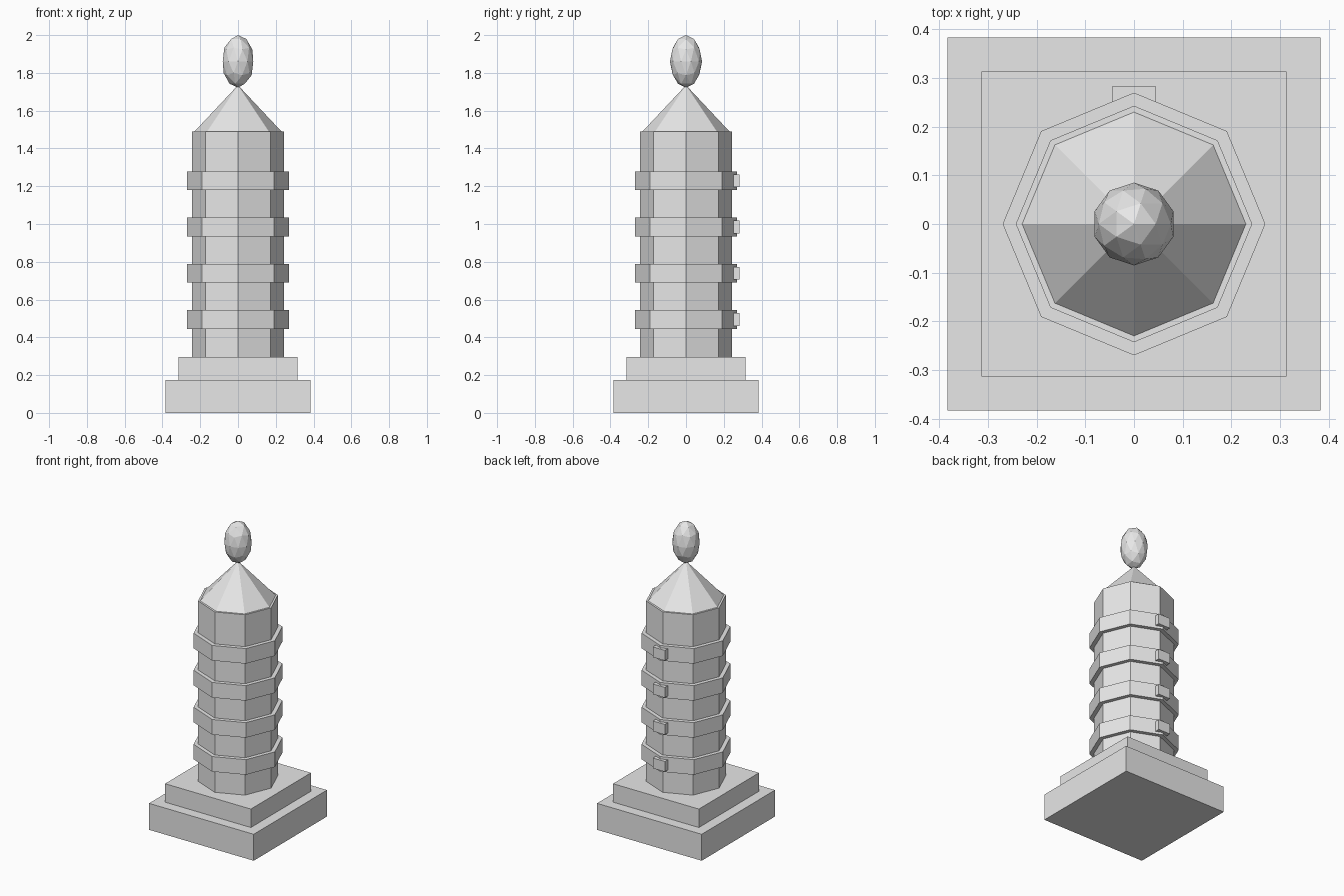
import bpy
import math

cube = bpy.data.objects.get("Cube")
if cube:
    bpy.data.objects.remove(cube, do_unlink=True)

stone = bpy.data.materials.new("pale_grey_stone")
stone.use_nodes = True
stone.diffuse_color = (0.8, 0.8, 0.8, 1)
stone.node_tree.nodes["Principled BSDF"].inputs["Base Color"].default_value = (0.8, 0.8, 0.8, 1)


def finish(name):
    obj = bpy.context.object
    obj.name = name
    obj.data.materials.append(stone)
    return obj


def box(name, size, centre):
    bpy.ops.mesh.primitive_cube_add(size=1, location=centre)
    obj = finish(name)
    obj.scale = size
    return obj


def octagon(name, radius, bottom, top, top_radius=None):
    """Eight-sided prism or cone with corners on the x and y axes."""
    bpy.ops.mesh.primitive_cone_add(
        vertices=8, radius1=radius,
        radius2=radius if top_radius is None else top_radius,
        depth=top - bottom, location=(0, 0, (bottom + top) / 2))
    return finish(name)


# Stepped square base
box("lower_plinth", (0.766, 0.766, 0.175), (0, 0, 0.0875))
box("upper_plinth", (0.628, 0.628, 0.122), (0, 0, 0.236))

# Octagonal shaft and pointed roof
octagon("shaft", 0.243, 0.297, 1.49)
octagon("roof", 0.23, 1.49, 1.735, 0)

# Raised bands, each with a small block at the back
for i in range(4):
    z = 0.494 + i * 0.245
    octagon(f"band_{i + 1}", 0.27, z - 0.05, z + 0.05)
    box(f"back_block_{i + 1}", (0.088, 0.06, 0.068), (0, 0.254, z))

# Faceted egg-shaped finial
bpy.ops.mesh.primitive_ico_sphere_add(subdivisions=2, radius=1, location=(0, 0, 1.861))
finish("finial").scale = (0.085, 0.085, 0.139)
